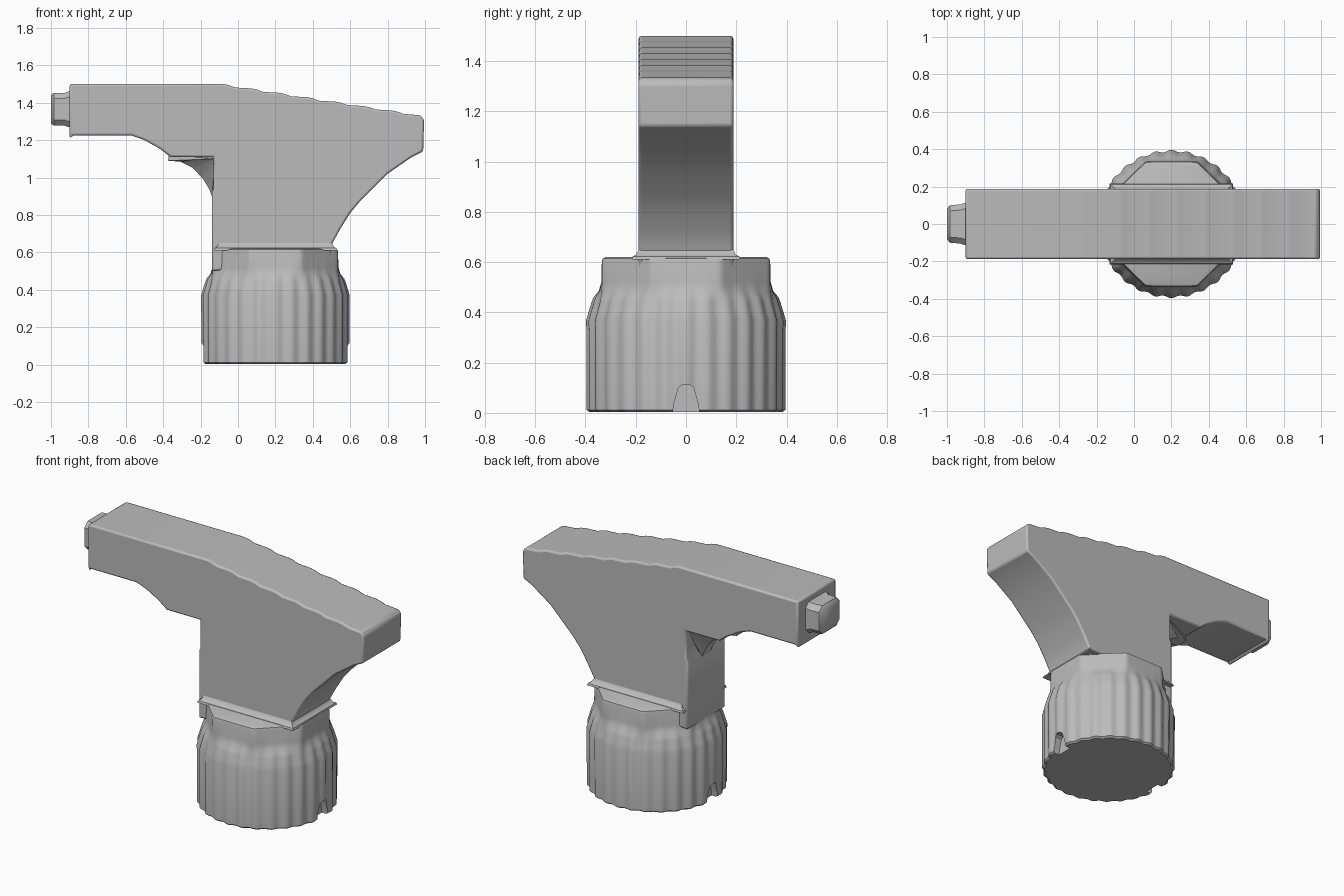
import bpy, bmesh
from math import sin, cos, pi, radians

if "Cube" in bpy.data.objects:
    bpy.data.objects.remove(bpy.data.objects["Cube"])

GREY = (0.5, 0.5, 0.5, 1)
grey = bpy.data.materials.new("plain grey")
grey.diffuse_color = GREY
grey.use_nodes = True
grey.node_tree.nodes["Principled BSDF"].inputs["Base Color"].default_value = GREY


def loft(name, rings, bevel=0.0):
    """Skin a list of equal-length point rings and cap both ends."""
    bm = bmesh.new()
    loops = [[bm.verts.new(p) for p in ring] for ring in rings]
    n = len(loops[0])
    for a, b in zip(loops, loops[1:]):
        for i in range(n):
            j = (i + 1) % n
            bm.faces.new((a[i], a[j], b[j], b[i]))
    bm.faces.new(loops[0][::-1])
    bm.faces.new(loops[-1])
    bmesh.ops.recalc_face_normals(bm, faces=bm.faces)
    mesh = bpy.data.meshes.new(name)
    bm.to_mesh(mesh)
    bm.free()
    mesh.materials.append(grey)
    ob = bpy.data.objects.new(name, mesh)
    bpy.context.collection.objects.link(ob)
    if bevel:
        mod = ob.modifiers.new("Rounded edges", 'BEVEL')
        mod.width = bevel
        mod.segments = 2
        mod.limit_method = 'ANGLE'
        mod.angle_limit = radians(40)
    return ob


def smooth(ob, angle=35):
    bpy.ops.object.select_all(action='DESELECT')
    ob.select_set(True)
    bpy.context.view_layer.objects.active = ob
    bpy.ops.object.shade_smooth_by_angle(angle=radians(angle))


def slab(name, outline, half, bevel=0.0):
    """Extrude an x-z outline across the width."""
    return loft(name, [[(x, y, z) for x, z in outline] for y in (-half, half)], bevel)


# Spray head: flat-sided body with a stepped grip along the sloping top
top = [(-0.9, 1.5)]
for k in range(7):
    x, z = -0.08 + 0.15 * k, 1.5 - 0.0235 * k
    top += [(x, z), (x + 0.03, z - 0.006), (x + 0.065, z - 0.019)]
rear = [(0.975, 1.333), (0.995, 1.31), (0.99, 1.14), (0.93, 1.11), (0.8, 1.02),
        (0.72, 0.94), (0.65, 0.87), (0.6, 0.81), (0.55, 0.73), (0.5, 0.64), (0.49, 0.56)]
throat = [(-0.14, 0.5), (-0.14, 0.92), (-0.13, 0.94), (-0.13, 1.11), (-0.36, 1.11),
          (-0.42, 1.155), (-0.5, 1.2), (-0.57, 1.225), (-0.88, 1.225), (-0.9, 1.21)]
smooth(slab("spray_head", top + rear + throat, 0.188, 0.012))

# Trigger web: thick in the inner corner, thin along its curved edge
curve = [(-0.37, 1.12), (-0.375, 1.09), (-0.31, 1.085), (-0.24, 1.05),
         (-0.185, 0.99), (-0.155, 0.94), (-0.14, 0.9), (-0.12, 0.9)]
web_rings = []
for side, inset in ((-1, 0), (-1, 1), (1, 1), (1, 0)):
    if inset:
        web_rings.append([(x * 0.1 - 0.11, side * 0.15, 1.1 + (z - 1.1) * 0.1)
                          for x, z in curve + [(-0.1, 1.13)]])
    else:
        web_rings.append([(x, side * 0.04, z) for x, z in curve + [(-0.1, 1.13)]])
web_rings = [web_rings[1], web_rings[0], web_rings[3], web_rings[2]]
smooth(loft("trigger_web", web_rings), 25)


# Nozzle: chamfered plug on the end of the head
def nozzle_ring(x, w, h):
    c = 0.03
    return [(x, y, 1.365 + z) for y, z in
            ((-w, c - h), (c - w, -h), (w - c, -h), (w, c - h),
             (w, h - c), (w - c, h), (c - w, h), (-w, h - c))]


smooth(loft("nozzle", [nozzle_ring(-0.88, 0.115, 0.098), nozzle_ring(-0.915, 0.11, 0.093),
                       nozzle_ring(-0.925, 0.105, 0.088), nozzle_ring(-0.985, 0.1, 0.088),
                       nozzle_ring(-1.0, 0.08, 0.074)]))


# Screw cap: ribbed round skirt that blends into an eight-sided neck
RIBS, STEPS, CENTRE = 28, 168, 0.2


def cap_ring(z, r, rib, octagon):
    ring = []
    for i in range(STEPS):
        a = 2 * pi * i / STEPS
        wedge = (a + pi / 8) % (pi / 4) - pi / 8
        rad = r * (1 - octagon + octagon / cos(wedge)) - rib * (1 - cos(RIBS * a)) / 2
        ring.append((CENTRE + rad * cos(a), rad * sin(a), z))
    return ring


cap = loft("screw_cap", [cap_ring(*row) for row in (
    (0.003, 0.383, 0.012, 0), (0.012, 0.395, 0.012, 0), (0.37, 0.397, 0.012, 0),
    (0.4, 0.388, 0.012, 0), (0.44, 0.376, 0.01, 0), (0.46, 0.368, 0.008, 0.1),
    (0.485, 0.347, 0.003, 0.6), (0.52, 0.337, 0, 0.9), (0.6, 0.335, 0, 0.95),
    (0.614, 0.331, 0, 0.95), (0.62, 0.32, 0, 0.95))])

# Notches in the rim at both ends of the long axis
arch = [(-0.055, -0.05), (0.055, -0.05), (0.05, 0.03), (0.03, 0.1),
        (0.015, 0.112), (-0.015, 0.112), (-0.03, 0.1), (-0.05, 0.03)]
for side in (-1, 1):
    cutter = loft("notch_cutter", [[(CENTRE + side * d, y, z) for y, z in arch]
                                   for d in (0.34, 0.45)])
    cutter.hide_render = True
    cutter.hide_viewport = False
    cutter.display_type = 'WIRE'
    cut = cap.modifiers.new("Notch", 'BOOLEAN')
    cut.operation = 'DIFFERENCE'
    cut.object = cutter
    bpy.context.view_layer.objects.active = cap
    bpy.ops.object.modifier_apply(modifier=cut.name)
    bpy.data.objects.remove(cutter)
smooth(cap)


# Fillet where the head meets the neck
def fillet_ring(z, grow):
    x0, x1, y = -0.1 - grow, 0.5 + grow, 0.186 + grow
    return [(x0, -y, z), (x1, -y, z), (x1, y, z), (x0, y, z)]


smooth(loft("neck_fillet", [fillet_ring(0.61, 0.03), fillet_ring(0.622, 0.026),
                            fillet_ring(0.63, 0.012), fillet_ring(0.65, 0.002)]))
